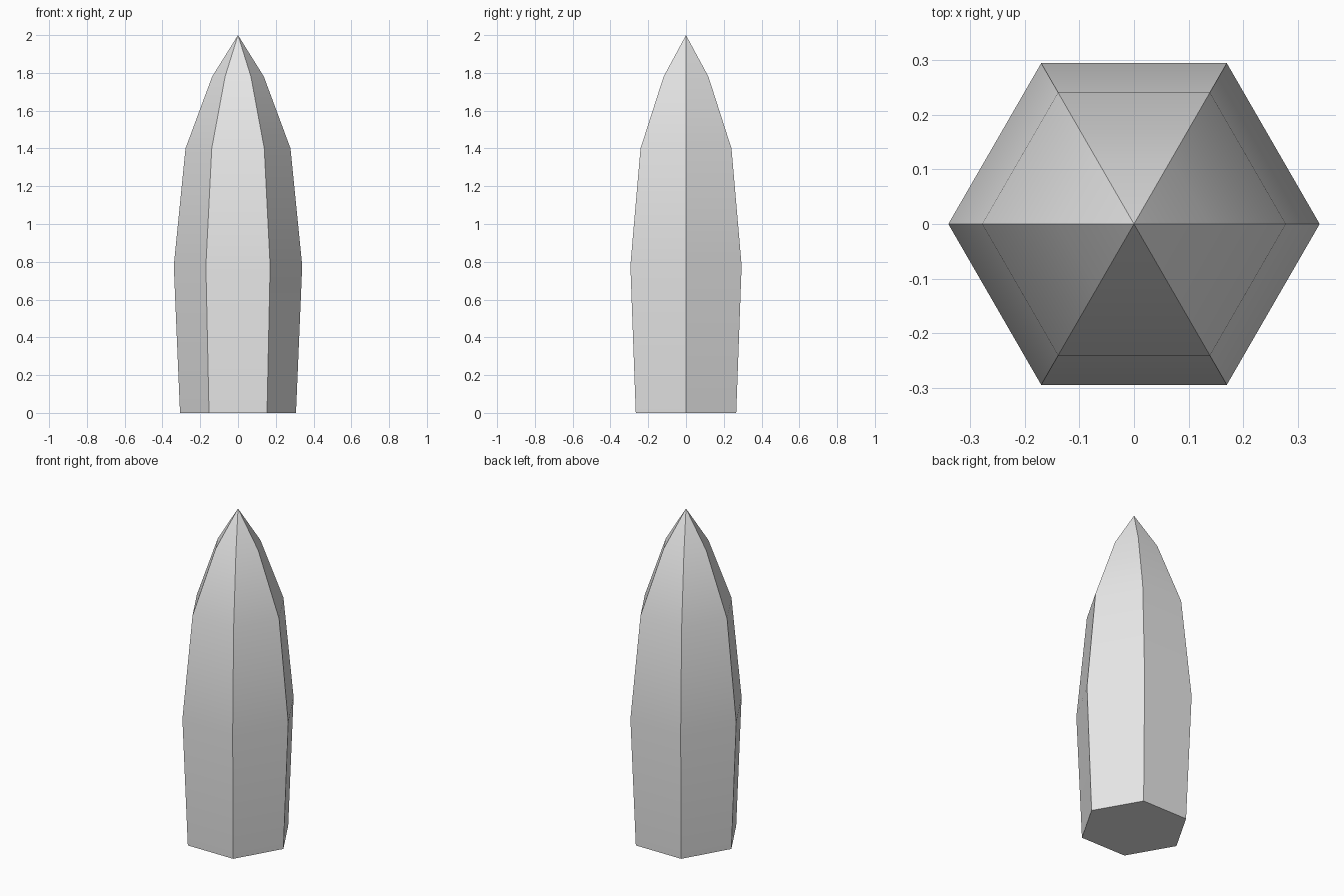
import bpy
import bmesh
import math

cube = bpy.data.objects.get("Cube")
if cube:
    bpy.data.objects.remove(cube, do_unlink=True)

SIDES = 6
# Radius and height of each ring, from the base up
PROFILE = [(0.307, 0), (0.34, 0.78), (0.278, 1.4), (0.137, 1.78)]
TIP_HEIGHT = 2

# Plain grey material
grey = bpy.data.materials.new("light_grey")
grey.use_nodes = True
colour = (0.8, 0.8, 0.8, 1)
grey.diffuse_color = colour
grey.node_tree.nodes["Principled BSDF"].inputs["Base Color"].default_value = colour

# Six-sided pointed shaft
bm = bmesh.new()
rings = []
for radius, height in PROFILE:
    rings.append([
        bm.verts.new((radius * math.cos(math.tau * i / SIDES),
                      radius * math.sin(math.tau * i / SIDES), height))
        for i in range(SIDES)
    ])
tip = bm.verts.new((0, 0, TIP_HEIGHT))

bm.faces.new(list(reversed(rings[0])))
for i in range(SIDES):
    j = (i + 1) % SIDES
    for low, high in zip(rings, rings[1:]):
        bm.faces.new((low[i], low[j], high[j], high[i]))
    bm.faces.new((rings[-1][i], rings[-1][j], tip))

mesh = bpy.data.meshes.new("pointed_shaft")
bm.to_mesh(mesh)
bm.free()
mesh.materials.append(grey)
shaft = bpy.data.objects.new("pointed_shaft", mesh)
bpy.context.collection.objects.link(shaft)

# Smooth along each side, crisp at the corners
bpy.ops.object.select_all(action="DESELECT")
shaft.select_set(True)
bpy.context.view_layer.objects.active = shaft
bpy.ops.object.shade_smooth_by_angle(angle=math.radians(35))
